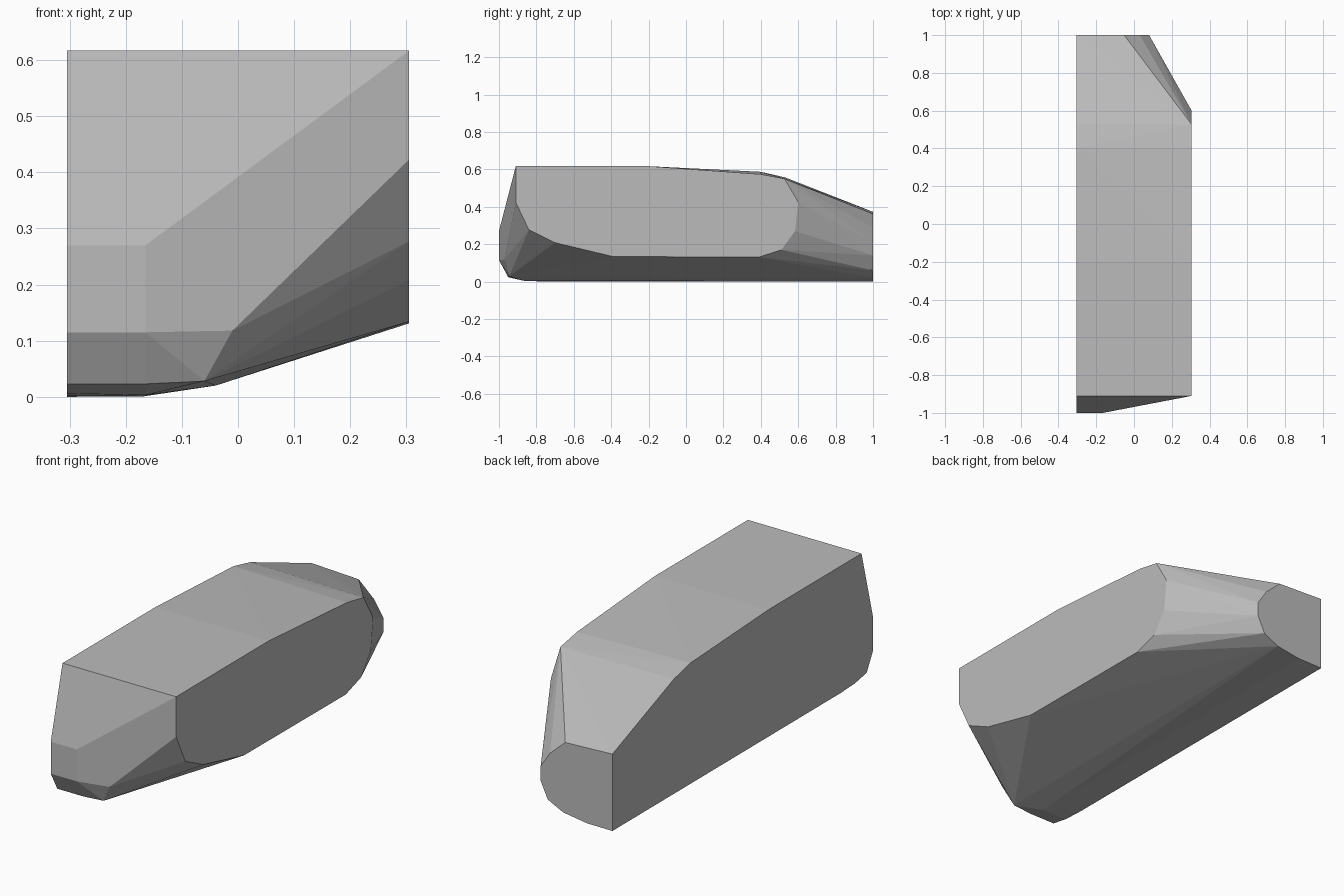
import bpy, bmesh

if "Cube" in bpy.data.objects:
    bpy.data.objects.remove(bpy.data.objects["Cube"])

LEFT, RIGHT = -0.305, 0.305

# side outlines as (y, z)
left_side = [(1, 0), (1, 0.373), (0.53, 0.557), (0.4, 0.587), (-0.2, 0.617), (-0.91, 0.617),
             (-1, 0.27), (-1, 0.115), (-0.95, 0.023), (-0.86, 0.006), (-0.75, 0.001)]
right_side = [(-0.91, 0.617), (-0.91, 0.423), (-0.84, 0.277), (-0.7, 0.208), (-0.39, 0.134),
              (0.39, 0.131), (0.51, 0.17), (0.583, 0.27), (0.6, 0.425), (0.527, 0.55),
              (0.4, 0.574), (-0.2, 0.617)]
# rounded tail end as (x, z) at the back
tail_end = [(-0.052, 0.362), (0.03, 0.288), (0.08, 0.212), (0.08, 0.14),
            (0.042, 0.06), (-0.04, 0.02), (-0.167, 0.001)]
# blunt nose corners
nose = [(-0.165, -1, 0.27), (-0.165, -1, 0.115), (-0.01, -0.97, 0.118),
        (-0.06, -0.945, 0.028), (-0.165, -0.95, 0.023), (-0.165, -0.86, 0.003)]

points = [(LEFT, y, z) for y, z in left_side]
points += [(RIGHT, y, z) for y, z in right_side]
points += [(x, 1, z) for x, z in tail_end]
points += nose

# faceted convex body wrapped around the outlines
bm = bmesh.new()
for p in points:
    bm.verts.new(p)
hull = bmesh.ops.convex_hull(bm, input=bm.verts)
loose = [v for v in bm.verts if not v.link_faces]
bmesh.ops.delete(bm, geom=loose, context='VERTS')
bmesh.ops.dissolve_limit(bm, angle_limit=0.01, verts=bm.verts, edges=bm.edges)
bmesh.ops.recalc_face_normals(bm, faces=bm.faces)
mesh = bpy.data.meshes.new("faceted_body")
bm.to_mesh(mesh)
bm.free()

grey = bpy.data.materials.new("plain grey")
grey.diffuse_color = (0.5, 0.5, 0.5, 1)
grey.use_nodes = True
grey.node_tree.nodes["Principled BSDF"].inputs["Base Color"].default_value = grey.diffuse_color
mesh.materials.append(grey)
body = bpy.data.objects.new("faceted_body", mesh)
bpy.context.collection.objects.link(body)
